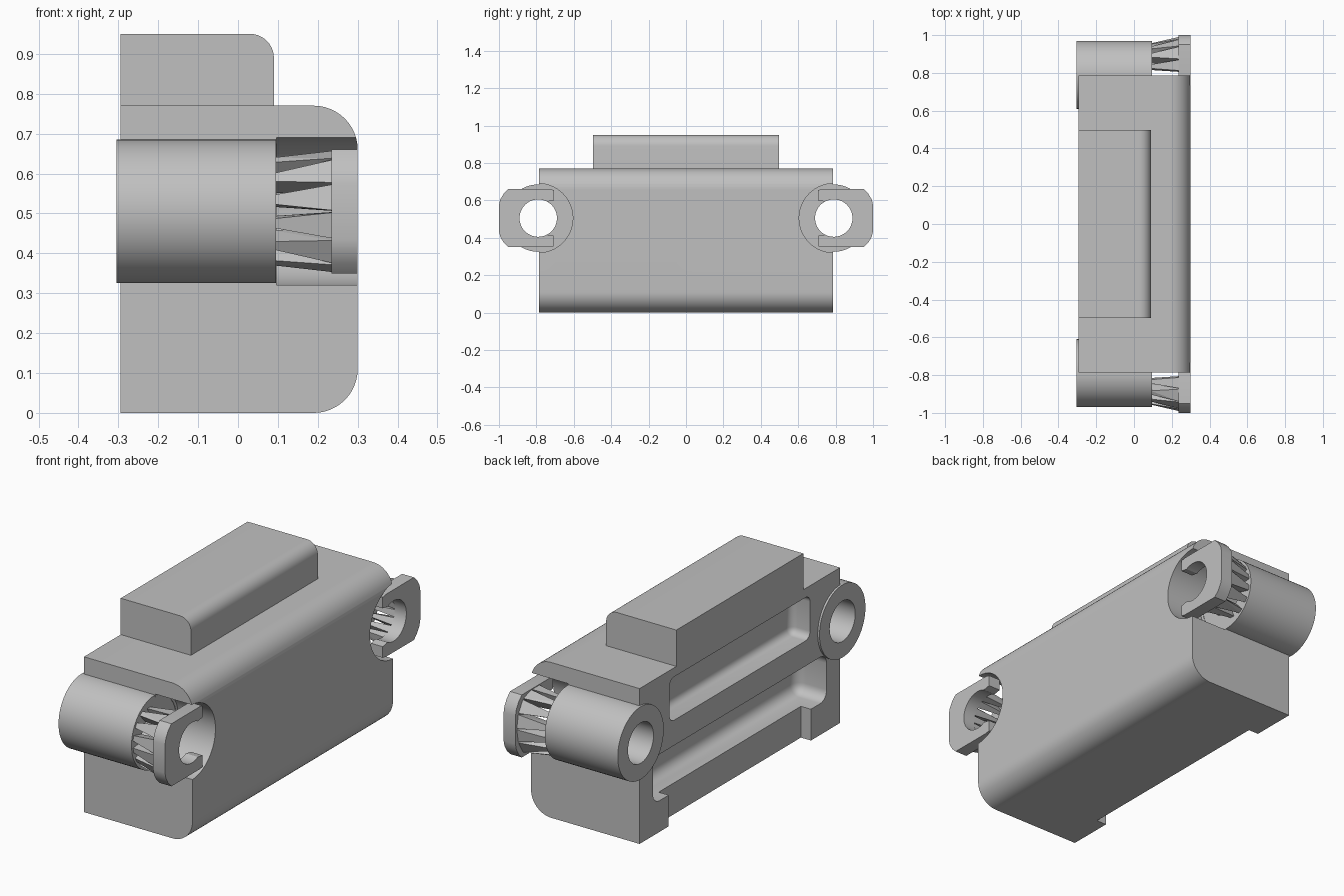
import bpy, bmesh
from math import sin, cos, radians

cube = bpy.data.objects.get("Cube")
if cube:
    bpy.data.objects.remove(cube, do_unlink=True)

# Single grey material
grey = bpy.data.materials.new("plain_grey")
grey.use_nodes = True
grey.diffuse_color = (0.53, 0.53, 0.53, 1)
grey.node_tree.nodes["Principled BSDF"].inputs["Base Color"].default_value = (0.53, 0.53, 0.53, 1)

HOLE_Y, HOLE_Z = 0.79, 0.505


def finish(name, bm, smooth=True):
    bmesh.ops.recalc_face_normals(bm, faces=bm.faces)
    mesh = bpy.data.meshes.new(name)
    bm.to_mesh(mesh)
    bm.free()
    mesh.materials.append(grey)
    obj = bpy.data.objects.new(name, mesh)
    bpy.context.collection.objects.link(obj)
    if smooth:
        shade(obj)
    return obj


def shade(obj):
    bpy.ops.object.select_all(action='DESELECT')
    obj.select_set(True)
    bpy.context.view_layer.objects.active = obj
    bpy.ops.object.shade_smooth_by_angle(angle=radians(30))


def prism(name, points, low, high, axis):
    """Extrude a 2D outline along x (outline in y,z) or y (outline in x,z)."""
    bm = bmesh.new()
    place = (lambda p, t: (t, p[0], p[1])) if axis == 'x' else (lambda p, t: (p[0], t, p[1]))
    a = [bm.verts.new(place(p, low)) for p in points]
    b = [bm.verts.new(place(p, high)) for p in points]
    bm.faces.new(a)
    bm.faces.new(b)
    for i in range(len(a)):
        j = (i + 1) % len(a)
        bm.faces.new((a[i], a[j], b[j], b[i]))
    return finish(name, bm)


def arc(cx, cy, r, start, end, steps):
    angles = [radians(start + (end - start) * i / steps) for i in range(steps + 1)]
    return [(cx + r * cos(t), cy + r * sin(t)) for t in angles]


def rod(name, y, r, low, high):
    return prism(name, arc(y, HOLE_Z, r, 0, 360, 64)[:-1], low, high, 'x')


def box(name, low, high, bevel=0):
    bm = bmesh.new()
    bmesh.ops.create_cube(bm, size=1)
    for v in bm.verts:
        v.co = [(l + h) / 2 + c * (h - l) for l, h, c in zip(low, high, v.co)]
    if bevel:
        bmesh.ops.bevel(bm, geom=bm.edges[:], offset=bevel, segments=6,
                        profile=0.5, affect='EDGES')
    return finish(name, bm)


def cut(obj, cutters):
    for cutter in cutters:
        cutter.hide_render = True
        mod = obj.modifiers.new("cut", 'BOOLEAN')
        mod.operation, mod.solver, mod.object = 'DIFFERENCE', 'EXACT', cutter
        bpy.context.view_layer.objects.active = obj
        bpy.ops.object.modifier_apply(modifier=mod.name)
        bpy.data.objects.remove(cutter, do_unlink=True)
    shade(obj)


# Housing with two rounded long edges
profile = [(-0.295, 0)] + arc(0.19, 0.11, 0.11, -90, 0, 12)
profile += arc(0.19, 0.66, 0.11, 0, 90, 12) + [(-0.295, 0.77)]
housing = prism("housing", profile, -0.785, 0.785, 'y')

# Pockets and foot notch on the flat side, clearances at both ends
cutters = [
    box("upper_pocket", (-0.5, -0.55, 0.51), (-0.19, 0.55, 0.725), 0.035),
    box("lower_pocket", (-0.5, -0.68, 0.155), (-0.13, 0.68, 0.385), 0.05),
    box("foot_notch", (-0.5, -0.557, -0.1), (-0.24, 0.557, 0.25)),
]
for side in (-1, 1):
    cutters.append(rod("boss_seat", side * HOLE_Y, 0.17, -0.5, 0.2))
    cutters.append(rod("clip_clearance", side * HOLE_Y, 0.185, 0.097, 0.5))
cut(housing, cutters)

# Raised block on top
block = [(-0.295, 0.76), (0.09, 0.76)] + arc(0.03, 0.89, 0.06, 0, 90, 10) + [(-0.295, 0.95)]
prism("top_block", block, -0.497, 0.497, 'y')


def tooth_ring(angle, half, x, inner, outer, limit):
    """Four corners of a tooth section; outer radius is limited in height."""
    corners = []
    for t in (radians(angle - half), radians(angle + half)):
        reach = min(outer, limit / max(abs(sin(t)), 0.01))
        corners += [(x, r * cos(t), r * sin(t)) for r in (inner, reach)]
    return corners


for side, label in ((-1, "front"), (1, "back")):
    # Hollow boss
    boss = rod(label + "_boss", side * HOLE_Y, 0.18, -0.305, 0.095)
    cut(boss, [rod("bore", side * HOLE_Y, 0.1, -0.5, 0.5)])

    # Open C-shaped clip plate, opening towards the housing
    upper = [(-0.085, 0.095), (-0.085, 0.15), (-0.06, 0.155), (0.16, 0.155),
             (0.185, 0.13), (0.203, 0.1), (0.21, 0.07)]
    outline = upper + [(u, -w) for u, w in reversed(upper)]
    outline += arc(0, 0, 0.1, -118, 118, 32)
    points = [(side * (HOLE_Y + u), HOLE_Z + w) for u, w in outline]
    prism(label + "_clip_plate", points, 0.235, 0.3, 'x')

    # Tapered teeth joining boss and plate
    bm = bmesh.new()
    for i in range(8):
        angle = -72 + 144 * i / 7
        ring = tooth_ring(angle, 4, 0.088, 0.105, 0.167, 0.135)
        ring += tooth_ring(angle, 9.5, 0.237, 0.105, 0.2, 0.152)
        verts = [bm.verts.new((x, side * (HOLE_Y + u), HOLE_Z + w)) for x, u, w in ring]
        bmesh.ops.convex_hull(bm, input=verts)
    finish(label + "_teeth", bm, smooth=False)
